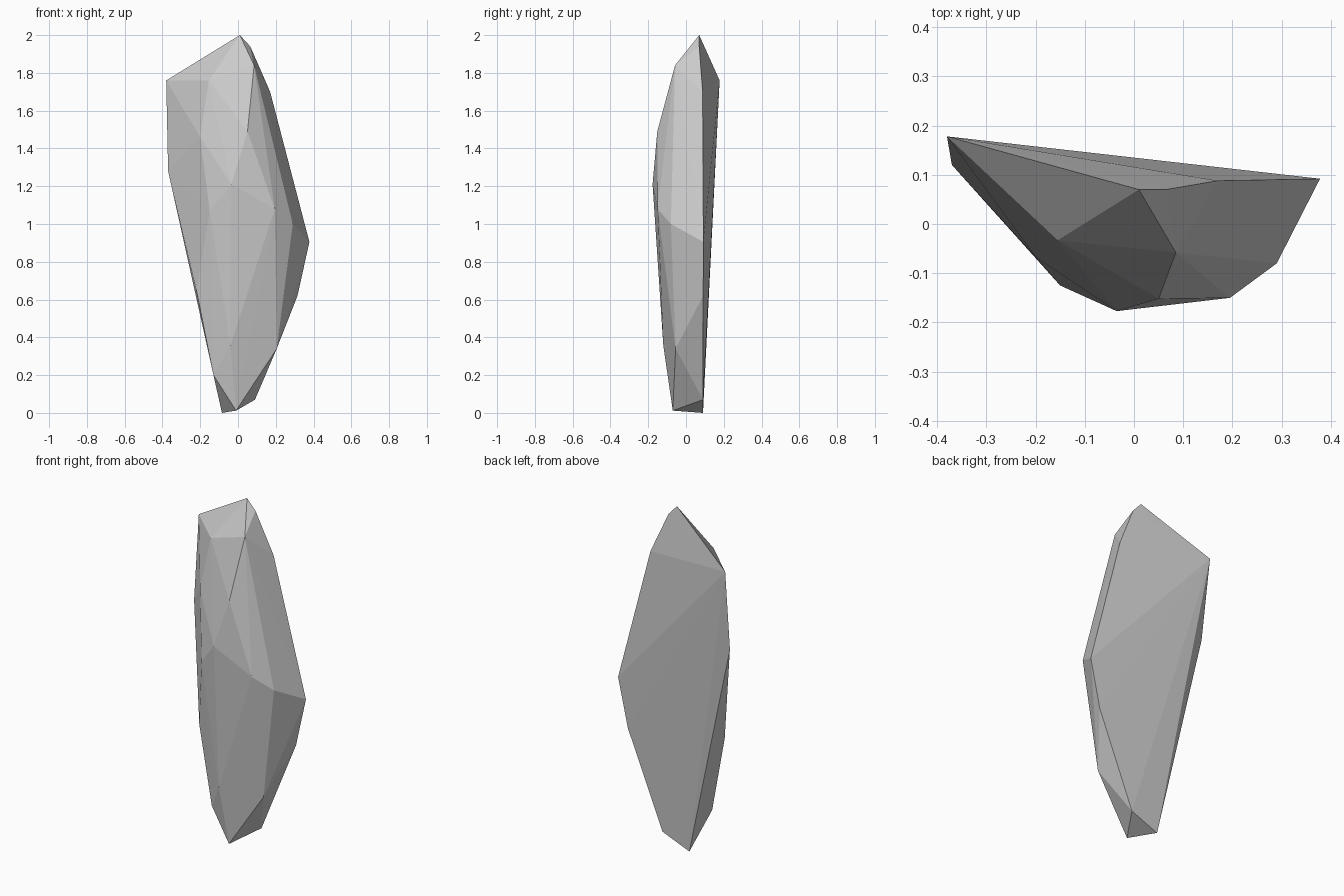
import bpy, bmesh

if "Cube" in bpy.data.objects:
    bpy.data.objects.remove(bpy.data.objects["Cube"])

# Corner points of the faceted stone, grouped by region
back_rim = [(0.01, 0.07, 2.0), (0.065, 0.07, 1.94), (0.17, 0.088, 1.70),
            (0.378, 0.092, 0.905), (0.315, 0.091, 0.62), (0.09, 0.09, 0.07),
            (-0.085, 0.09, 0.0), (-0.37, 0.12, 1.28), (-0.38, 0.178, 1.76)]
front_upper = [(0.085, -0.058, 1.84), (-0.155, -0.033, 1.76),
               (0.05, -0.152, 1.49), (-0.20, -0.067, 1.46)]
front_middle = [(-0.035, -0.177, 1.21), (0.195, -0.15, 1.08),
                (0.29, -0.08, 1.0), (-0.15, -0.125, 1.07)]
front_lower = [(-0.22, -0.046, 0.65), (-0.04, -0.12, 0.355),
               (0.205, -0.055, 0.34), (-0.13, -0.058, 0.20), (-0.01, -0.07, 0.012)]

# Stone: flat-faced convex skin over the corners
bm = bmesh.new()
for co in back_rim + front_upper + front_middle + front_lower:
    bm.verts.new(co)
hull = bmesh.ops.convex_hull(bm, input=bm.verts[:])
spare = {v for v in hull["geom_interior"] + hull["geom_unused"]
         if isinstance(v, bmesh.types.BMVert)}
bmesh.ops.delete(bm, geom=list(spare), context='VERTS')
bmesh.ops.recalc_face_normals(bm, faces=bm.faces[:])
mesh = bpy.data.meshes.new("standing_stone")
bm.to_mesh(mesh)
bm.free()
bpy.context.collection.objects.link(bpy.data.objects.new("standing_stone", mesh))
